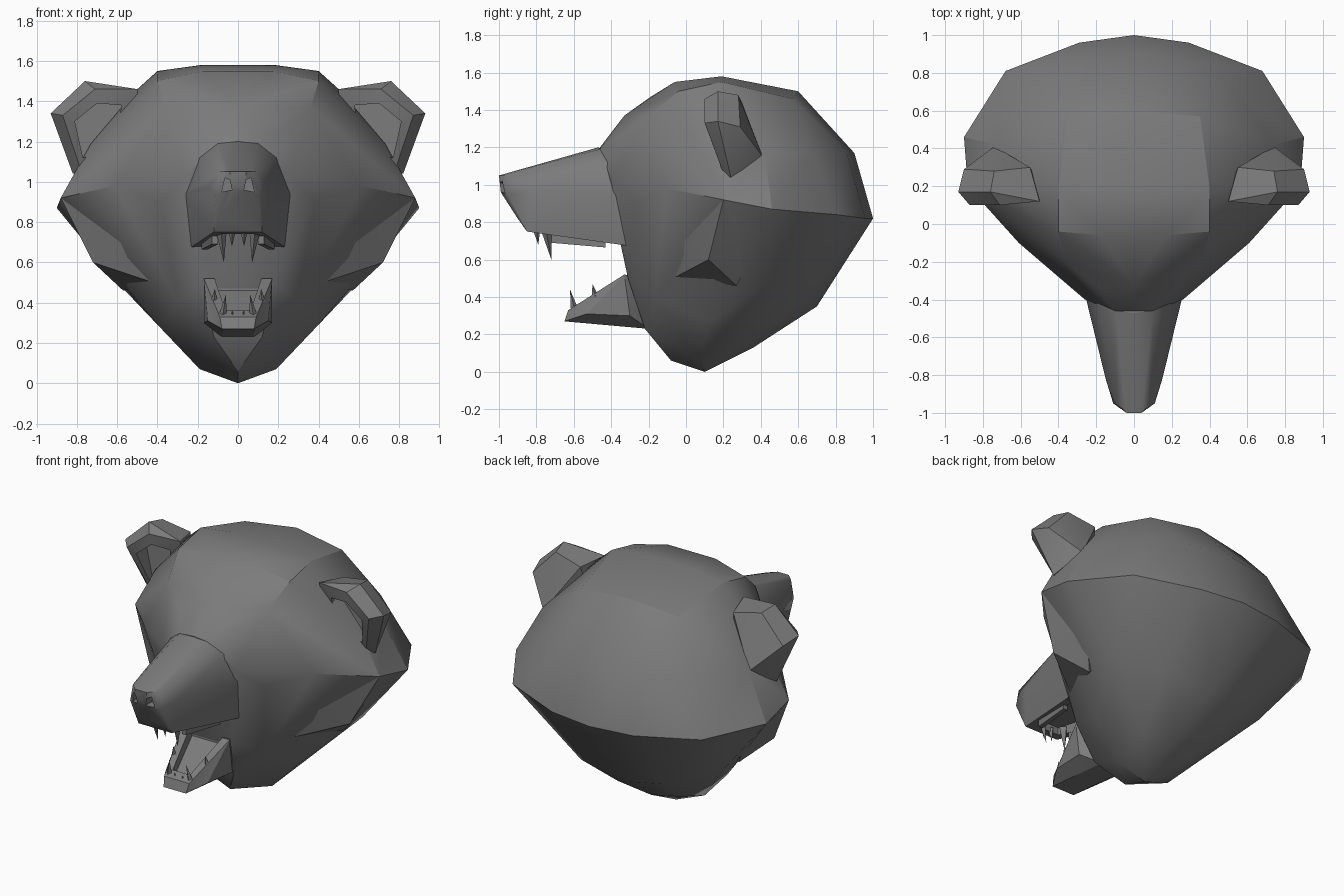
import bpy, bmesh, math
from mathutils import Vector

cube = bpy.data.objects.get("Cube")
if cube:
    bpy.data.objects.remove(cube, do_unlink=True)

FUR = (0.2, 0.2, 0.2, 1)
fur = bpy.data.materials.new("grey")
fur.use_nodes = True
fur.diffuse_color = FUR
fur.node_tree.nodes["Principled BSDF"].inputs["Base Color"].default_value = FUR


def mirrored(points):
    return points + [(-x, y, z) for x, y, z in points if x]


def hull(name, points, smooth=28):
    """Faceted solid wrapped around a few landmark points."""
    bm = bmesh.new()
    for p in points:
        bm.verts.new(p)
    res = bmesh.ops.convex_hull(bm, input=bm.verts)
    loose = {g for g in res["geom_interior"] + res["geom_unused"]
             if isinstance(g, bmesh.types.BMVert)}
    bmesh.ops.delete(bm, geom=list(loose), context="VERTS")
    bmesh.ops.dissolve_limit(bm, angle_limit=math.radians(2),
                             verts=bm.verts, edges=bm.edges)
    bmesh.ops.recalc_face_normals(bm, faces=bm.faces)
    mesh = bpy.data.meshes.new(name)
    bm.to_mesh(mesh)
    bm.free()
    mesh.materials.append(fur)
    obj = bpy.data.objects.new(name, mesh)
    bpy.context.collection.objects.link(obj)
    shade(obj, smooth)
    return obj


def shade(obj, angle):
    bpy.ops.object.select_all(action="DESELECT")
    obj.select_set(True)
    bpy.context.view_layer.objects.active = obj
    bpy.ops.object.shade_smooth_by_angle(angle=math.radians(angle))


def carve(obj, points):
    """Hollow out obj with a hull-shaped cutter."""
    cutter = hull("cutter", points, 1)
    cutter.hide_render = True
    mod = obj.modifiers.new("hollow", "BOOLEAN")
    mod.operation = "DIFFERENCE"
    mod.solver = "EXACT"
    mod.object = cutter
    bpy.context.view_layer.objects.active = obj
    bpy.ops.object.modifier_apply(modifier=mod.name)
    bpy.data.objects.remove(cutter, do_unlink=True)


def tooth(name, base, tip, r):
    x, y, z = base
    hull(name, [(x + r, y, z), (x - r, y, z), (x, y - r, z), (x, y + r, z), tip], 1)


# Skull, from brow over the crown to the neck and throat
hull("head", mirrored([
    (0, -.46, 1.2), (.1, -.46, 1.19), (0, -.33, 1.37), (.2, -.33, 1.3),
    (0, -.19, 1.47), (.17, -.06, 1.55), (.36, -.2, 1.37), (.4, -.04, 1.5),
    (.18, .19, 1.58), (.4, .19, 1.55), (.5, .2, 1.46),
    (0, .6, 1.5), (.35, .57, 1.46), (0, .9, 1.17), (.3, .86, 1.17),
    (.55, .68, 1.18), (.74, .42, 1.17), (.73, .2, 1.19),
    (0, 1, .82), (.29, .96, .82), (.68, .81, .84), (.9, .46, .87),
    (.88, .2, .92), (.61, -.1, .98), (.38, -.27, .9), (.26, -.4, 1.03),
    (.26, -.35, .9), (.2, -.31, .67), (.18, -.31, .5), (.12, -.22, .23),
    (0, .7, .35), (.3, .65, .39), (.58, .45, .48), (0, .36, .13),
    (.2, .33, .16), (0, .1, 0), (.19, .08, .07), (.38, .12, .27),
    (0, -.08, .06), (.3, -.17, .4),
]))

# Cheek tufts and ears
for side, label in ((1, "left"), (-1, "right")):
    def flip(points):
        return [(side * x, y, z) for x, y, z in points]

    hull(label + "_cheek", flip([
        (.88, .2, .92), (.72, .12, .6), (.42, -.07, .5), (.57, .27, .46),
        (.38, -.2, .85), (.3, .3, .7), (.7, .4, .7)]))

    ear = hull(label + "_ear", flip([
        (.5, .12, 1.46), (.71, .1, 1.46), (.87, .1, 1.33), (.78, .2, 1.06),
        (.76, .17, 1.5), (.93, .17, 1.34), (.82, .24, 1.04),
        (.55, .3, 1.44), (.74, .28, 1.48), (.9, .29, 1.31), (.74, .41, 1.15),
        (.5, .2, 1.1)]))
    outline = [(.58, 1.38), (.7, 1.39), (.81, 1.3), (.77, 1.12), (.6, 1.15)]
    carve(ear, flip([(x, y, z) for x, z in outline for y in (0, .22)]))
    shade(ear, 28)

# Muzzle with nostrils and a hollow palate
muzzle = hull("muzzle", mirrored([
    (0, -.47, 1.2), (.1, -.46, 1.19), (.19, -.42, 1.12), (.27, -.33, .94),
    (.24, -.28, .67), (.1, -.2, 1.1), (.04, -1, 1.05), (.04, -.99, .96),
    (.09, -.95, 1.05), (.11, -.95, .94), (.15, -.82, .97), (.12, -.85, .75),
    (.1, -.9, .82),
]))
carve(muzzle, mirrored([(.08, -.79, .6), (.08, -.79, .79),
                        (.19, -.33, .6), (.17, -.33, .76)]))
for side in (1, -1):
    nostril = [(.03, .96), (.08, .95), (.065, 1.02), (.04, 1.01)]
    carve(muzzle, [(side * x, y, z) for x, z in nostril for y in (-1.1, -.93)])
shade(muzzle, 28)

# Lower jaw, hollowed down to the sloping tongue
jaw = hull("jaw", mirrored([
    (.09, -.63, .33), (.08, -.65, .27), (.17, -.33, .52), (.17, -.3, .3),
    (.08, -.2, .23), (.15, -.53, .31), (.1, -.2, .5)]))
carve(jaw, mirrored([(.06, -.58, .3), (.07, -.59, .6),
                     (.12, -.3, .46), (.13, -.3, .75)]))
shade(jaw, 28)

# Teeth
for s, label in ((1, "left"), (-1, "right")):
    tooth(label + "_upper_fang", (s * .085, -.75, .77), (s * .07, -.72, .6), .03)
    tooth(label + "_upper_incisor", (s * .03, -.8, .77), (s * .03, -.79, .68), .022)
    tooth(label + "_lower_fang", (s * .08, -.59, .31), (s * .06, -.62, .44), .025)
    tooth(label + "_lower_incisor", (s * .028, -.6, .3), (s * .028, -.61, .36), .02)
    tooth(label + "_lower_molar", (s * .12, -.48, .38), (s * .115, -.5, .47), .025)
    hull(label + "_upper_molars", [
        (s * x, y, z) for x, y in ((.1, -.72), (.13, -.72), (.15, -.43), (.18, -.43))
        for z in (.665 if y > -.5 else .69, .78)], 1)
